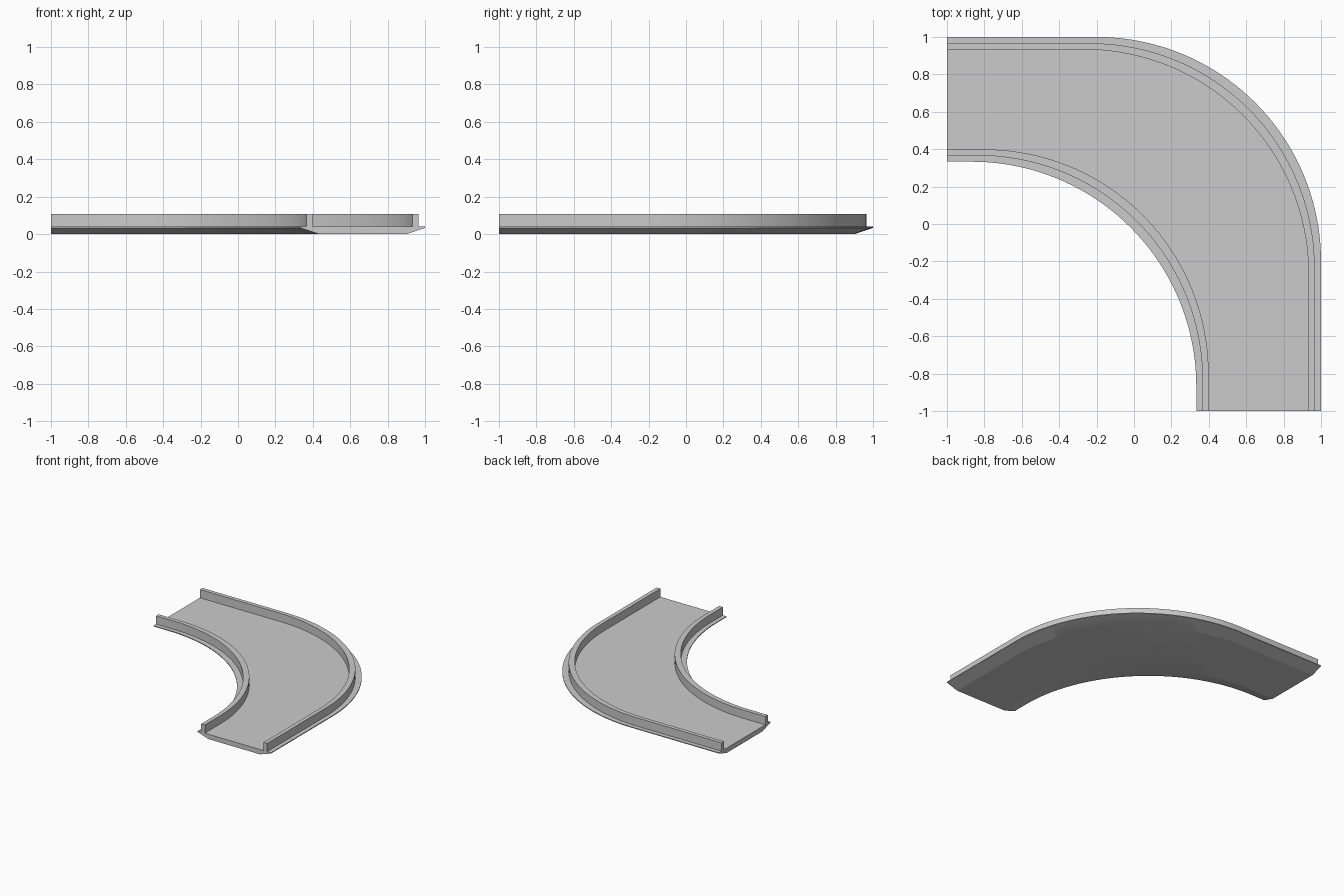
import bpy, bmesh
from math import sin, cos, pi

if "Cube" in bpy.data.objects:
    bpy.data.objects.remove(bpy.data.objects["Cube"])

RADIUS, SEGS = 1.2, 40


def bend_path(o):
    """Straight, quarter arc, straight; every edge keeps the same bend radius."""
    c = o - RADIUS
    pts = [(-1.0, o)]
    for i in range(SEGS + 1):
        a = pi / 2 * (1 - i / SEGS)
        pts.append((c + RADIUS * cos(a), c + RADIUS * sin(a)))
    return pts + [(o, -1.0)]


def sweep(name, profile):
    """Sweep a closed (offset, height) profile round the bend and cap both ends."""
    bm = bmesh.new()
    rows = [[bm.verts.new((x, y, z)) for x, y in bend_path(o)] for o, z in profile]
    for i, a in enumerate(rows):
        b = rows[(i + 1) % len(rows)]
        for j in range(len(a) - 1):
            bm.faces.new((a[j], a[j + 1], b[j + 1], b[j]))
    bm.faces.new([r[0] for r in rows])
    bm.faces.new([r[-1] for r in reversed(rows)])
    bmesh.ops.recalc_face_normals(bm, faces=bm.faces)
    mesh = bpy.data.meshes.new(name)
    bm.to_mesh(mesh)
    bm.free()
    ob = bpy.data.objects.new(name, mesh)
    bpy.context.collection.objects.link(ob)
    bpy.ops.object.select_all(action='DESELECT')
    ob.select_set(True)
    bpy.context.view_layer.objects.active = ob
    bpy.ops.object.shade_smooth_by_angle(angle=0.25)


# Deck slab with chamfered underside
sweep("deck", [(0.433, 0), (0.90, 0), (1.0, 0.033), (1.0, 0.04),
               (0.333, 0.04), (0.333, 0.033)])

# Upright side rails
for name, o in (("inner_rail", 0.366), ("outer_rail", 0.933)):
    sweep(name, [(o, 0.038), (o + 0.033, 0.038), (o + 0.033, 0.108), (o, 0.108)])
